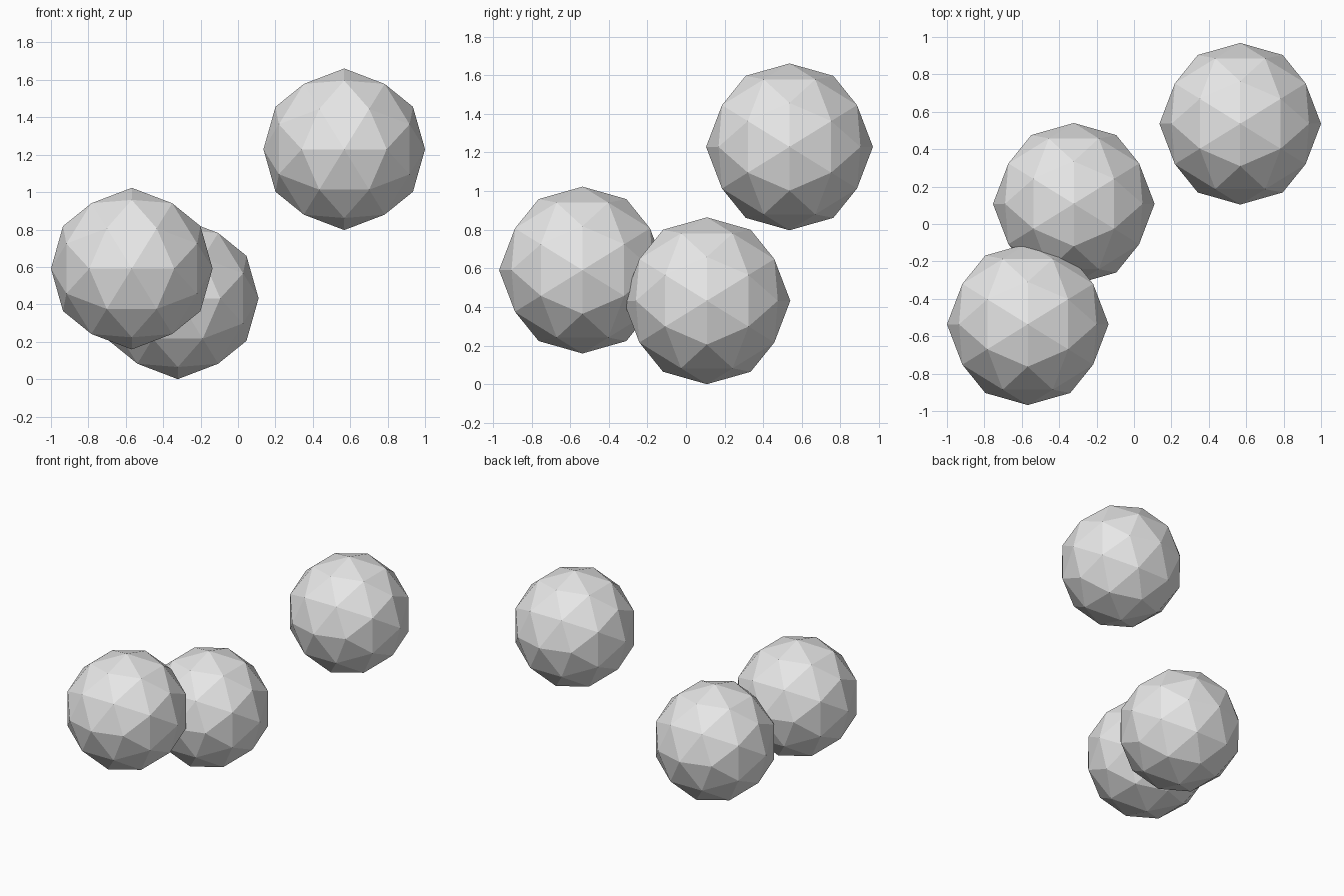
import bpy
import bmesh
from mathutils import Vector

default_cube = bpy.data.objects.get("Cube")
if default_cube:
    bpy.data.objects.remove(default_cube, do_unlink=True)

RADIUS = 0.432
GOLDEN = (1 + 5 ** 0.5) / 2

grey = bpy.data.materials.new("light_grey")
grey.use_nodes = True
color = (0.8, 0.8, 0.8, 1)
grey.diffuse_color = color
grey.node_tree.nodes["Principled BSDF"].inputs["Base Color"].default_value = color


def faceted_ball_mesh():
    """Icosahedron aligned to the axes, split once and pushed out to a sphere."""
    bm = bmesh.new()
    for a in (-1, 1):
        for b in (-GOLDEN, GOLDEN):
            for corner in ((0, a, b), (a, b, 0), (b, 0, a)):
                bm.verts.new(corner)
    bmesh.ops.convex_hull(bm, input=bm.verts[:])
    bmesh.ops.subdivide_edges(bm, edges=bm.edges[:], cuts=1, use_grid_fill=True)
    for v in bm.verts:
        v.co = v.co.normalized() * RADIUS
    bmesh.ops.recalc_face_normals(bm, faces=bm.faces[:])
    mesh = bpy.data.meshes.new("faceted_ball")
    bm.to_mesh(mesh)
    bm.free()
    mesh.materials.append(grey)
    return mesh


# Three identical balls
ball_mesh = faceted_ball_mesh()
centres = {
    "upper_back_ball": (0.568, 0.536, 1.229),
    "front_ball": (-0.568, -0.536, 0.591),
    "lower_middle_ball": (-0.322, 0.108, RADIUS),
}
for name, centre in centres.items():
    ball = bpy.data.objects.new(name, ball_mesh)
    ball.location = Vector(centre)
    bpy.context.collection.objects.link(ball)
